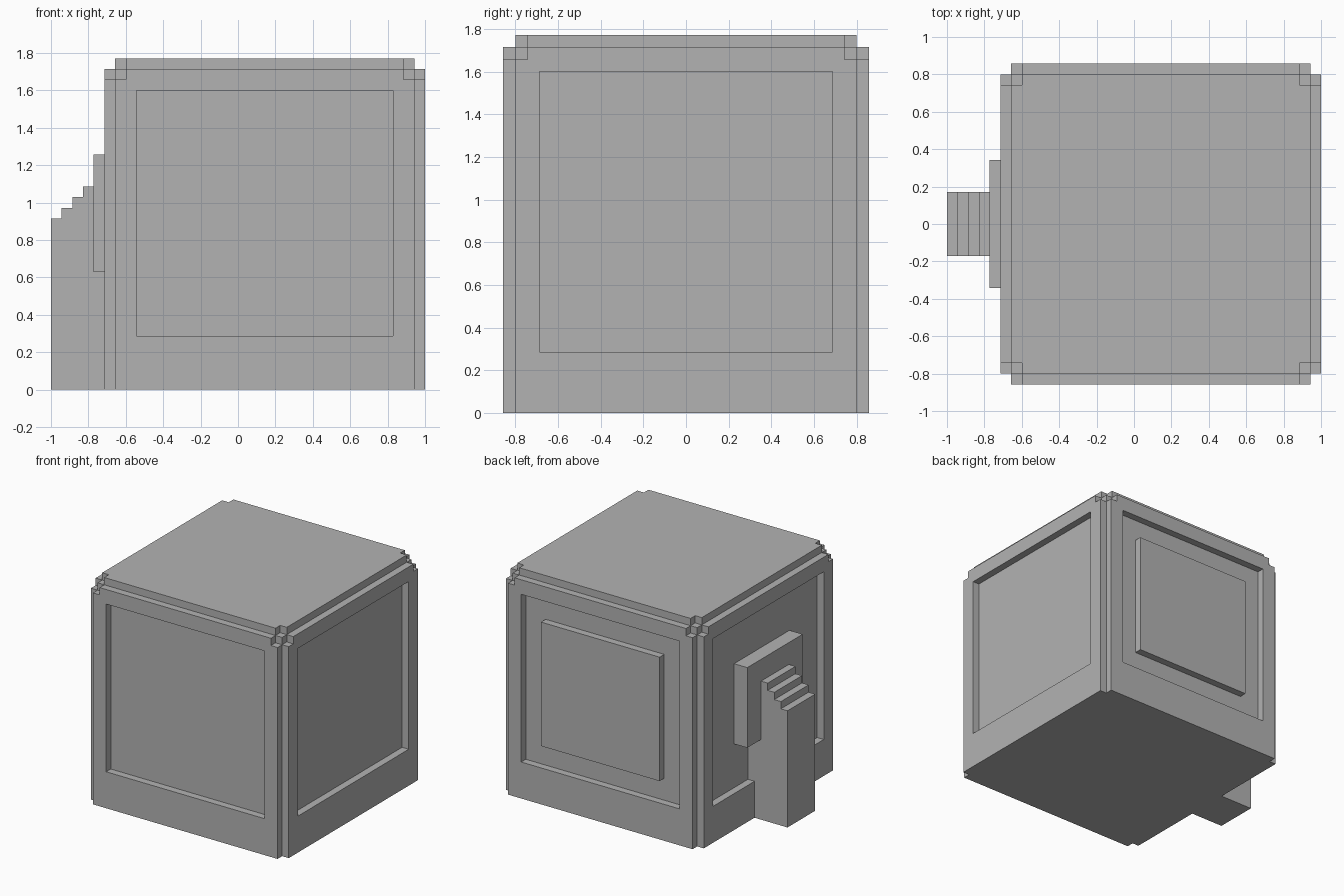
import bpy
import bmesh
from math import pi
from mathutils import Matrix

cube = bpy.data.objects.get("Cube")
if cube:
    bpy.data.objects.remove(cube, do_unlink=True)

U = 2 / 35          # size of one modelling step
CENTRE_X = 2.5      # the block sits off centre to make room for the lever
HALF = 14           # half width of the inner block
TOP = 30            # height of the inner block

grey = bpy.data.materials.new("plain grey")
grey.use_nodes = True
grey.diffuse_color = (0.45, 0.45, 0.45, 1)
grey.node_tree.nodes["Principled BSDF"].inputs["Base Color"].default_value = grey.diffuse_color


def rect(x0, x1, y0, y1):
    return [(x0, y0), (x1, y0), (x1, y1), (x0, y1)]


def slab(name, loops, depth, matrix):
    """Extrude an outline (with optional hole loops) along its local z."""
    bm = bmesh.new()
    edges = []
    for loop in loops:
        verts = [bm.verts.new((x, y, 0)) for x, y in loop]
        edges += [bm.edges.new((a, b)) for a, b in zip(verts, verts[1:] + verts[:1])]
    bmesh.ops.triangle_fill(bm, edges=edges, use_beauty=True)
    extruded = bmesh.ops.extrude_face_region(bm, geom=bm.faces[:], use_keep_orig=True)
    moved = [g for g in extruded["geom"] if isinstance(g, bmesh.types.BMVert)]
    bmesh.ops.translate(bm, verts=moved, vec=(0, 0, depth))
    bmesh.ops.recalc_face_normals(bm, faces=bm.faces)
    bmesh.ops.transform(bm, verts=bm.verts, matrix=Matrix.Scale(U, 4) @ matrix)
    mesh = bpy.data.meshes.new(name)
    bm.to_mesh(mesh)
    bm.free()
    mesh.materials.append(grey)
    obj = bpy.data.objects.new(name, mesh)
    bpy.context.collection.objects.link(obj)
    return obj


def on_side(angle, distance):
    """Place an outline upright, facing out from the block (0 is the front)."""
    return (Matrix.Translation((CENTRE_X, 0, 0)) @ Matrix.Rotation(angle, 4, "Z")
            @ Matrix.Translation((0, -distance, 0)) @ Matrix.Rotation(pi / 2, 4, "X"))


def lying(height):
    return Matrix.Translation((CENTRE_X, 0, height))


# Inner block
slab("inner_block", [rect(-HALF, HALF, -HALF, HALF)], TOP, lying(0))

# Four framed walls with notched top corners
wall = [(-14, 0), (14, 0), (14, 29), (13, 29), (13, 30), (-13, 30), (-13, 29), (-14, 29)]
window = rect(-12, 12, 5, 28)
sides = {"front": 0, "left": pi / 2, "back": pi, "right": -pi / 2}
for side, angle in sides.items():
    slab(side + "_wall_frame", [wall, window], 1, on_side(angle, HALF))

# Top plate with notched corners
corner = [(14, 13), (13, 13), (13, 14)]
lid = []
for sx, sy in ((1, 1), (-1, 1), (-1, -1), (1, -1)):
    points = [(x * sx, y * sy) for x, y in corner]
    lid += points if sx * sy > 0 else points[::-1]
slab("top_plate", [lid], 1, lying(TOP))

# Raised panel in the back recess
slab("back_panel", [rect(-9, 9, 8, 25)], 1, on_side(pi, HALF))

# Wide mounting plate on the right side
slab("mounting_plate", [rect(-6, 6, 11, 22)], 2, on_side(-pi / 2, HALF))

# Stepped post, drawn as a side profile and extruded across its width
post = [(-11.5, 0), (-17.5, 0)]
for step in range(4):
    post += [(-17.5 + step, 16 + step), (-16.5 + step, 16 + step)]
post += [(-11.5, 19)]
slab("stepped_post", [post], 6,
     Matrix.Translation((0, 3, 0)) @ Matrix.Rotation(pi / 2, 4, "X"))
